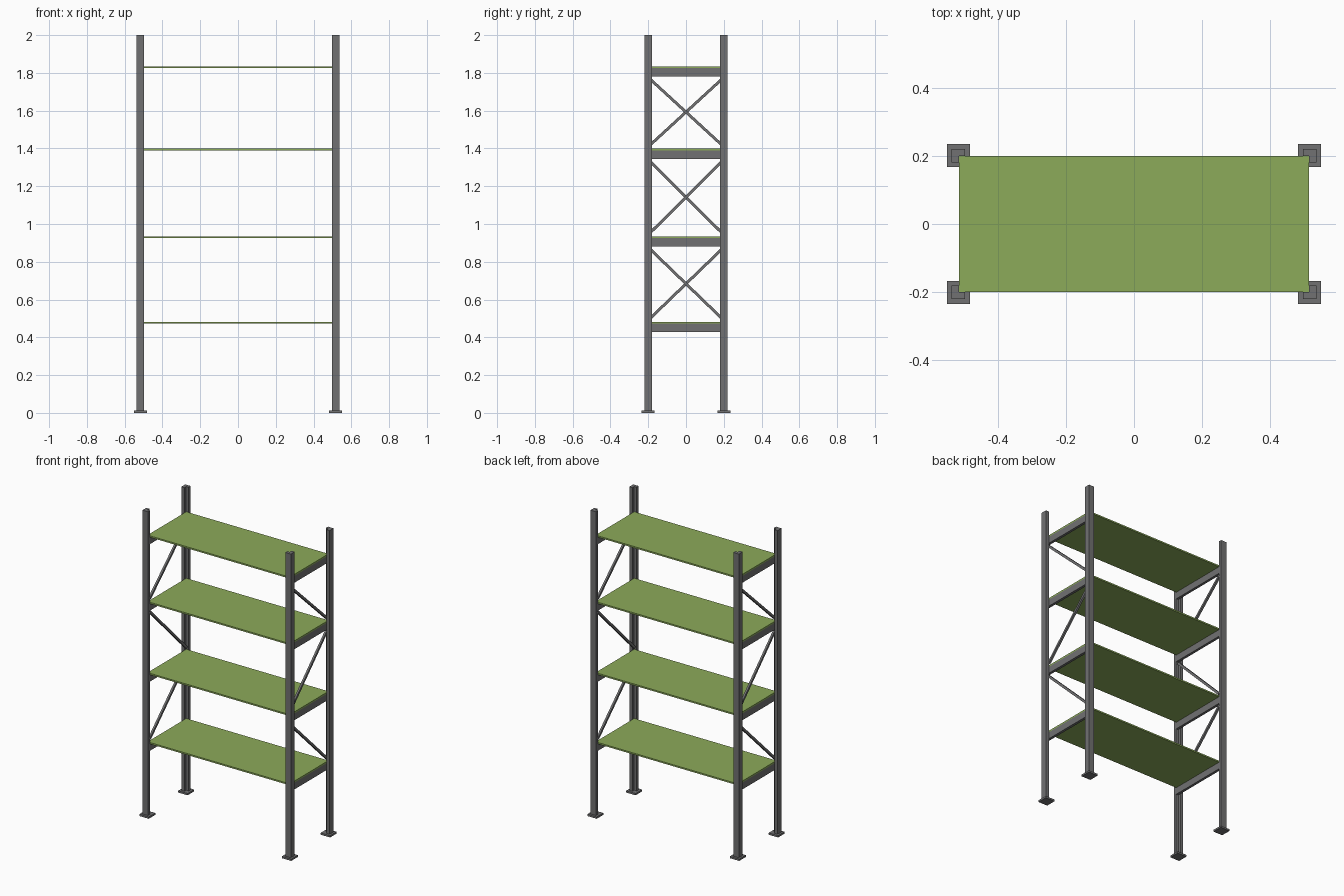
import bpy, bmesh, math
from mathutils import Matrix

if "Cube" in bpy.data.objects:
    bpy.data.objects.remove(bpy.data.objects["Cube"])


def material(name, rgb):
    m = bpy.data.materials.new(name)
    m.diffuse_color = (*rgb, 1)
    m.use_nodes = True
    m.node_tree.nodes["Principled BSDF"].inputs["Base Color"].default_value = m.diffuse_color
    return m


steel = material("dark grey steel", (0.165, 0.165, 0.168))
green = material("shelf green", (0.262, 0.405, 0.102))


def finish(name, bm, mat):
    bmesh.ops.recalc_face_normals(bm, faces=bm.faces)
    me = bpy.data.meshes.new(name)
    bm.to_mesh(me)
    bm.free()
    me.materials.append(mat)
    ob = bpy.data.objects.new(name, me)
    bpy.context.collection.objects.link(ob)
    return ob


def box(name, lo, hi, mat):
    bm = bmesh.new()
    mid = [(a + b) / 2 for a, b in zip(lo, hi)]
    size = [b - a for a, b in zip(lo, hi)]
    bmesh.ops.create_cube(bm, size=1, matrix=Matrix.Translation(mid) @ Matrix.Diagonal((*size, 1)))
    return finish(name, bm, mat)


def prism(name, outline, z0, z1, mat):
    bm = bmesh.new()
    face = bm.faces.new([bm.verts.new((x, y, z0)) for x, y in outline])
    geo = bmesh.ops.extrude_face_region(bm, geom=[face])["geom"]
    bmesh.ops.translate(bm, vec=(0, 0, z1 - z0),
                        verts=[g for g in geo if isinstance(g, bmesh.types.BMVert)])
    return finish(name, bm, mat)


SX, SY = 0.515, 0.2                 # shelf half sizes
OX, OY = 0.537, 0.221               # outer post corner
IX, IY = 0.497, 0.181               # inner post edges
LEVELS = [0.482, 0.935, 1.40, 1.835]  # shelf tops

# angle-section posts opening inwards, with foot plates
angle = [(OX, OY), (IX, OY), (IX, SY), (SX, SY), (SX, IY), (OX, IY)]
for sx, side in ((-1, "left"), (1, "right")):
    for sy, end in ((-1, "front"), (1, "back")):
        prism(f"{end}_{side}_post", [(x * sx, y * sy) for x, y in angle], 0.012, 2.0, steel)
        cx, cy = 0.516 * sx, 0.201 * sy
        box(f"{end}_{side}_foot", (cx - 0.034, cy - 0.034, 0), (cx + 0.034, cy + 0.034, 0.012), steel)

# shelves and the end rails that carry them
for i, z in enumerate(LEVELS, 1):
    box(f"shelf_{i}", (-SX, -SY, z - 0.01), (SX, SY, z), green)
    for sx, side in ((-1, "left"), (1, "right")):
        xs = sorted((sx * 0.498, sx * SX))
        box(f"{side}_rail_{i}", (xs[0], -SY, z - 0.055), (xs[1], SY, z - 0.01), steel)

# zigzag braces, mirrored between the two ends
for i in range(3):
    low, high = LEVELS[i] + 0.018, LEVELS[i + 1] - 0.068
    for sx, side in ((-1, "left"), (1, "right")):
        rise = -sx if i % 2 == 0 else sx
        dy, dz = 2 * 0.19, (high - low) * rise
        m = (Matrix.Translation((sx * 0.508, 0, (low + high) / 2))
             @ Matrix.Rotation(math.atan2(dz, dy), 4, 'X')
             @ Matrix.Diagonal((0.013, math.hypot(dy, dz), 0.015, 1)))
        bm = bmesh.new()
        bmesh.ops.create_cube(bm, size=1, matrix=m)
        finish(f"{side}_brace_{i + 1}", bm, steel)
